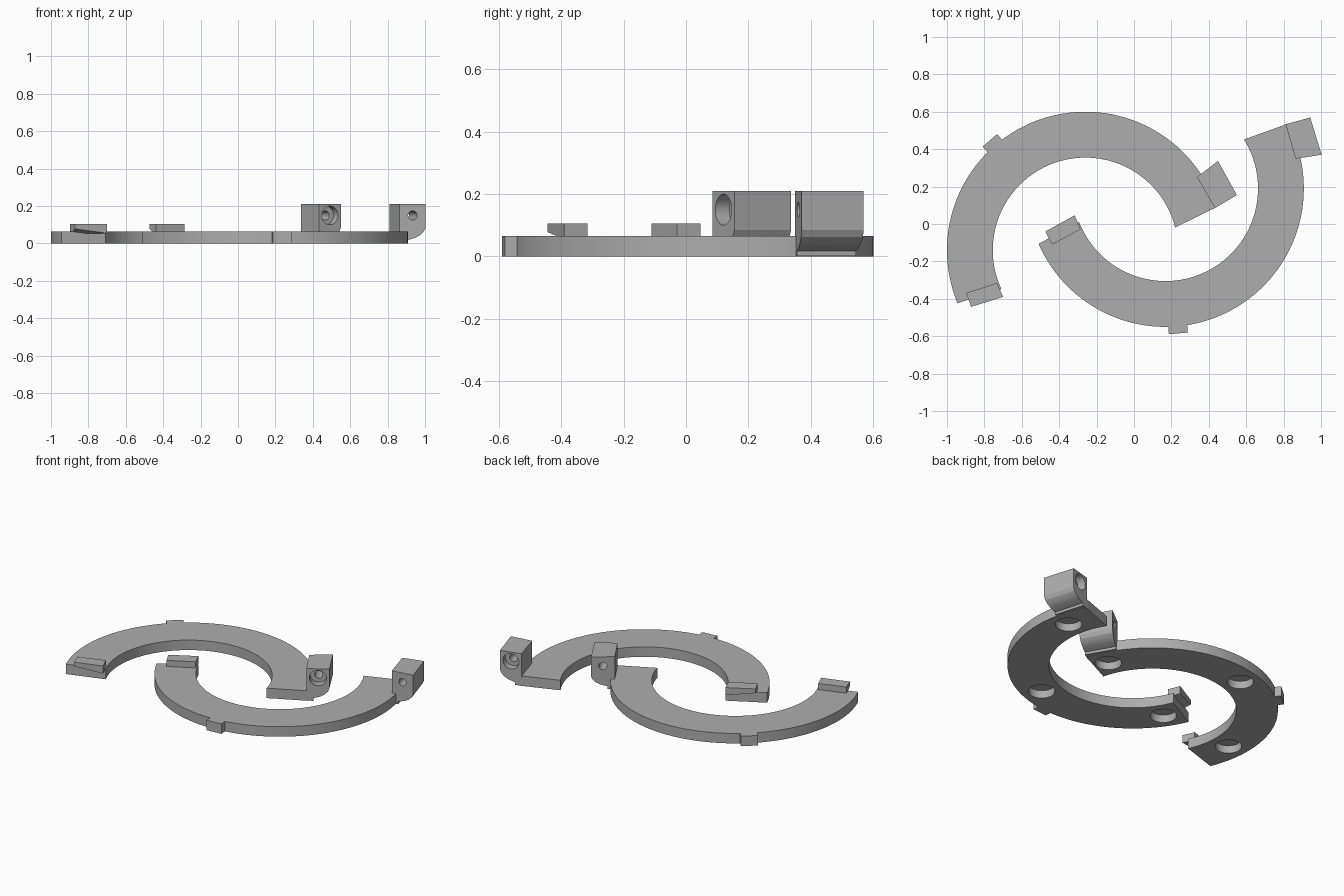
import bpy, bmesh
from math import cos, sin, radians
from mathutils import Vector

cube = bpy.data.objects.get("Cube")
if cube:
    bpy.data.objects.remove(cube, do_unlink=True)

grey = bpy.data.materials.new("plain grey")
grey.use_nodes = True
GREY = (0.42, 0.42, 0.42, 1)
grey.diffuse_color = GREY
grey.node_tree.nodes["Principled BSDF"].inputs["Base Color"].default_value = GREY

OUTER, INNER, THICK = 0.74, 0.495, 0.065
MIRROR = radians(46.1)


def polar(r, deg):
    return Vector((r * cos(radians(deg)), r * sin(radians(deg))))


def loft(name, bottom, top, place):
    """Solid between two matching loops of 3D points."""
    bm = bmesh.new()
    a = [bm.verts.new(place(p)) for p in bottom]
    b = [bm.verts.new(place(p)) for p in top]
    bm.faces.new(a)
    bm.faces.new(b)
    for i in range(len(a)):
        j = (i + 1) % len(a)
        bm.faces.new((a[i], a[j], b[j], b[i]))
    bmesh.ops.recalc_face_normals(bm, faces=bm.faces)
    mesh = bpy.data.meshes.new(name)
    bm.to_mesh(mesh)
    bm.free()
    mesh.materials.append(grey)
    ob = bpy.data.objects.new(name, mesh)
    bpy.context.collection.objects.link(ob)
    return ob


def prism(name, outline, z0, z1, place):
    return loft(name, [(x, y, z0) for x, y in outline],
                [(x, y, z1) for x, y in outline], place)


def rod(name, start, end, radius, place, n=40):
    """Cylinder between two points, used as a cutter."""
    start, end = Vector(start), Vector(end)
    axis = (end - start).normalized()
    u = axis.orthogonal().normalized()
    v = axis.cross(u)
    ring = [radius * (u * cos(radians(360 * i / n)) + v * sin(radians(360 * i / n)))
            for i in range(n)]
    return loft(name, [start + p for p in ring], [end + p for p in ring], place)


def activate(ob):
    bpy.ops.object.select_all(action='DESELECT')
    ob.select_set(True)
    bpy.context.view_layer.objects.active = ob


def cut(ob, cutters):
    activate(ob)
    for c in cutters:
        c.hide_render = True
        mod = ob.modifiers.new("hole", 'BOOLEAN')
        mod.operation = 'DIFFERENCE'
        mod.solver = 'EXACT'
        mod.object = c
        bpy.ops.object.modifier_apply(modifier=mod.name)
        bpy.data.objects.remove(c, do_unlink=True)


def half_ring(side, centre, mirrored, hole_angles):
    def place(p):
        x, y, z = p
        if mirrored:
            c, s = cos(MIRROR), sin(MIRROR)
            x, y = c * x + s * y, s * x - c * y
        return (x + centre[0], y + centre[1], z)

    # curved plate with slanted ends
    n = 96
    outline = [polar(OUTER, 18.2 + (202.5 - 18.2) * i / n) for i in range(n + 1)]
    outline += [polar(INNER, 204.9 + (14.2 - 204.9) * i / n) for i in range(n + 1)]
    plate = prism(side + "_half_ring", outline, 0, THICK, place)

    # round pockets in the underside
    pockets = []
    for a in hole_angles:
        x, y = polar((OUTER + INNER) / 2, a)
        pockets.append(rod("pocket_cutter", (x, y, -0.05), (x, y, 0.05), 0.078, place))
    cut(plate, pockets)

    # small locating nub on the rim
    d, t = polar(1, 131), polar(0.051, 221)
    nub = prism(side + "_rim_nub",
                [d * 0.70 - t, d * 0.778 - t, d * 0.778 + t, d * 0.70 + t],
                0, THICK, place)

    # screw block, undercut towards the rim
    f0, f1 = Vector((0.693, 0.225)), Vector((0.81, 0.295))
    b0, b1 = Vector((0.597, 0.391)), Vector((0.709, 0.477))
    profile = [(0, 0.21), (1, 0.21), (1, 0.085), (0.93, 0.063), (0.8, 0.045),
               (0.6, 0.03), (0.3, 0.018), (0.3, 0.001), (-0.1, 0.001),
               (-0.1, 0.06), (0, 0.06)]
    block = loft(side + "_screw_block",
                 [(*f0.lerp(f1, t), z) for t, z in profile],
                 [(*b0.lerp(b1, t), z) for t, z in profile], place)
    front = ((f0 + f1) / 2).to_3d() + Vector((0, 0, 0.15))
    back = ((b0 + b1) / 2).to_3d() + Vector((0, 0, 0.15))
    axis = (back - front).normalized()
    cut(block, [rod("counterbore_cutter", front - axis * 0.1, front + axis * 0.05, 0.05, place),
                rod("screw_hole_cutter", front - axis * 0.1, back + axis * 0.1, 0.024, place)])

    # overhanging lip at the other end, underside sloping inwards
    corners = [(-0.637, -0.229), (-0.472, -0.175), (-0.44, -0.25), (-0.611, -0.303)]
    lip = loft(side + "_end_lip",
               [(*c, z) for c, z in zip(corners, (0.05, 0.05, 0.055, 0.078))],
               [(*c, 0.105) for c in corners], place)

    for ob in (plate, nub, block, lip):
        activate(ob)
        bpy.ops.object.shade_smooth_by_angle(angle=radians(20))


half_ring("back", (-0.26, -0.14), False, (25, 107, 183.5))
half_ring("front", (0.168, 0.19), True, (34, 115.5, 193))
